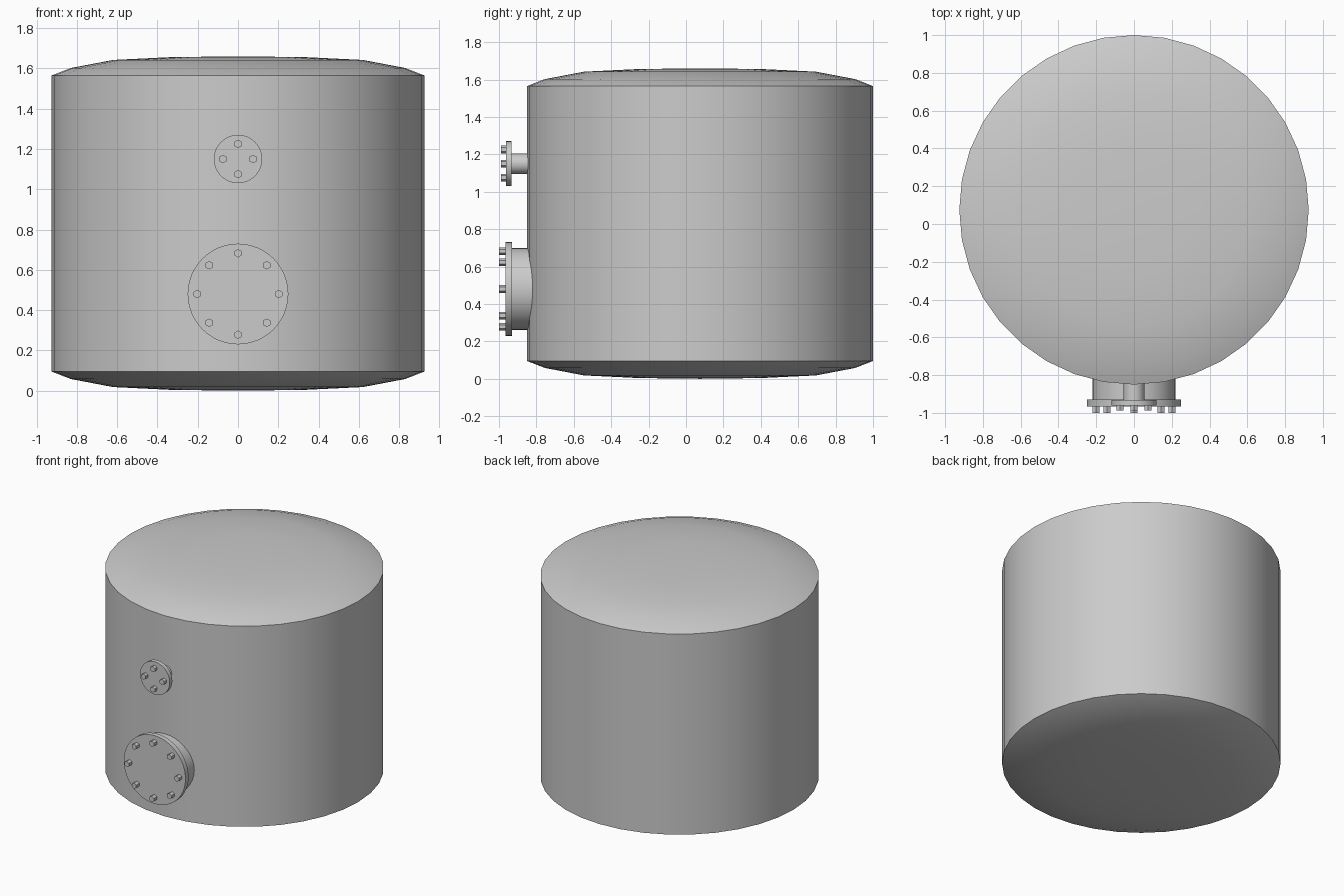
import bpy, bmesh, math
from mathutils import Matrix, Vector

if "Cube" in bpy.data.objects:
    bpy.data.objects.remove(bpy.data.objects["Cube"])

CY, R = 0.075, 0.925   # tank axis position in y, shell radius


def finish(name, bm, angle=35):
    bmesh.ops.recalc_face_normals(bm, faces=bm.faces[:])
    me = bpy.data.meshes.new(name)
    bm.to_mesh(me)
    bm.free()
    ob = bpy.data.objects.new(name, me)
    bpy.context.collection.objects.link(ob)
    bpy.ops.object.select_all(action='DESELECT')
    ob.select_set(True)
    bpy.context.view_layer.objects.active = ob
    bpy.ops.object.shade_smooth_by_angle(angle=math.radians(angle))
    return ob


def lathe(name, profile, segs=36):
    """Revolve (radius, z) points about the tank axis."""
    bm = bmesh.new()
    vs = [bm.verts.new((r, CY, z)) for r, z in profile]
    edges = [bm.edges.new(p) for p in zip(vs, vs[1:])]
    bmesh.ops.spin(bm, geom=vs + edges, cent=(0, CY, 0), axis=(0, 0, 1),
                   angle=math.tau, steps=segs, use_duplicate=False)
    bmesh.ops.remove_doubles(bm, verts=bm.verts[:], dist=1e-4)
    return finish(name, bm)


def disc(name, x, z, radius, y0, y1, segs):
    """Capped cylinder lying along y between y0 and y1."""
    bm = bmesh.new()
    m = Matrix.Translation((x, (y0 + y1) / 2, z)) @ Matrix.Rotation(math.pi / 2, 4, 'X')
    bmesh.ops.create_cone(bm, cap_ends=True, segments=segs, radius1=radius,
                          radius2=radius, depth=abs(y1 - y0), matrix=m)
    return finish(name, bm)


def nozzle(name, z, neck_r, flange_r, y_front, y_back, bolt_n, bolt_ring, bolt_r, y_bolt):
    disc(name + "_neck", 0, z, neck_r, y_back, -0.78, 36)
    disc(name + "_flange", 0, z, flange_r, y_front, y_back, 48)
    for i in range(bolt_n):
        a = math.tau * i / bolt_n
        disc(f"{name}_bolt_{i + 1}", bolt_ring * math.sin(a), z + bolt_ring * math.cos(a),
             bolt_r, y_bolt, y_front + 0.005, 6)


# Shell with shallow dished heads at both ends
dish = [(R, 0.095), (0.83, 0.058), (0.62, 0.018), (0.33, 0.004), (0, 0)]
lathe("tank_shell", dish[::-1] + [(r, 1.66 - z) for r, z in dish])

# Bolted manway near the bottom and a smaller nozzle above it
nozzle("manway", 0.48, 0.22, 0.25, -0.965, -0.93, 8, 0.202, 0.021, -1.0)
nozzle("upper_nozzle", 1.15, 0.055, 0.12, -0.962, -0.932, 4, 0.075, 0.021, -0.988)
